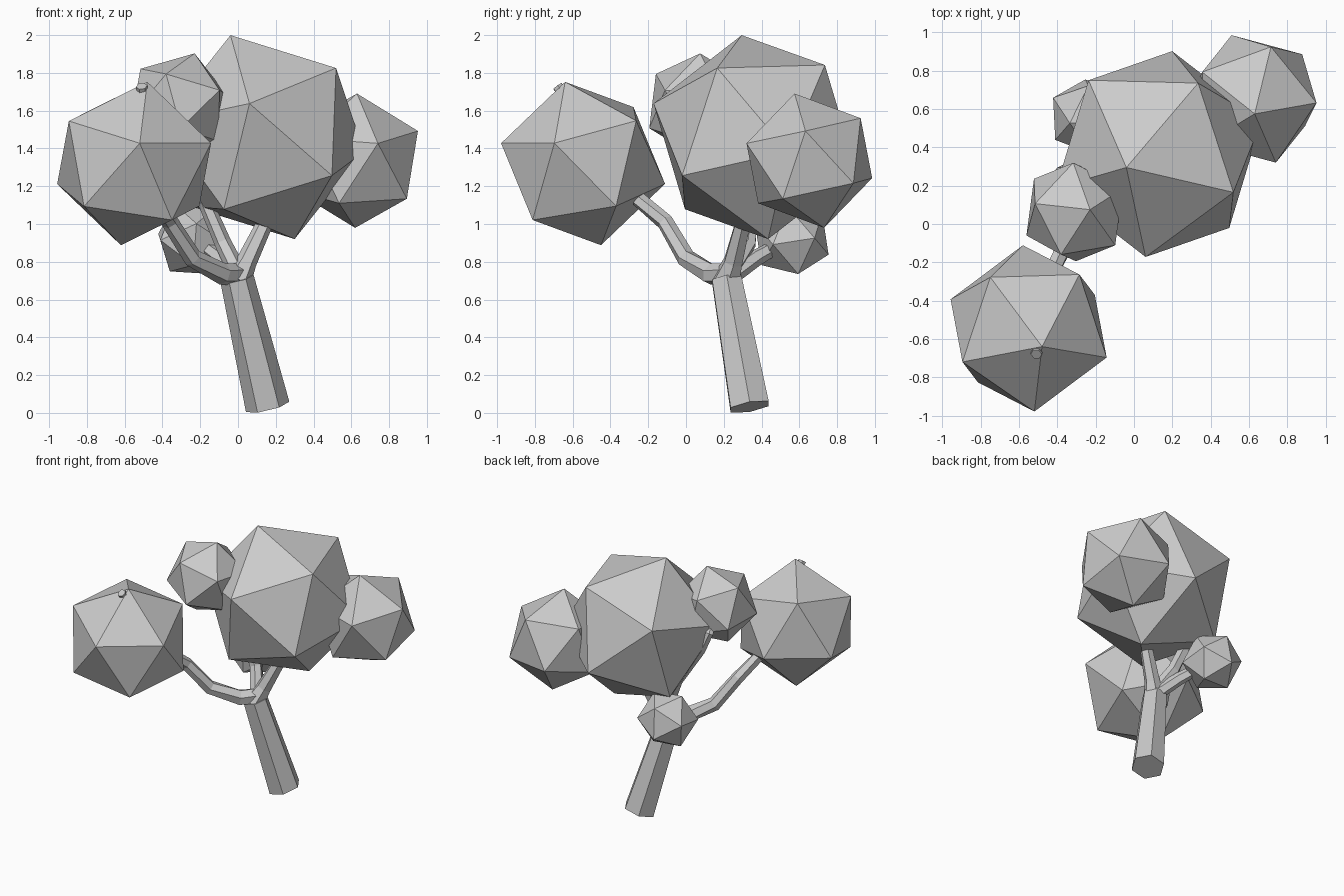
import bpy, bmesh
from mathutils import Matrix, Vector

cube = bpy.data.objects.get("Cube")
if cube:
    bpy.data.objects.remove(cube, do_unlink=True)

grey = bpy.data.materials.new("plain_grey")
grey.use_nodes = True
grey.diffuse_color = (0.6, 0.6, 0.6, 1)
grey.node_tree.nodes["Principled BSDF"].inputs["Base Color"].default_value = (0.6, 0.6, 0.6, 1)


def finish(name, bm):
    bmesh.ops.recalc_face_normals(bm, faces=bm.faces)
    mesh = bpy.data.meshes.new(name)
    bm.to_mesh(mesh)
    bm.free()
    mesh.materials.append(grey)
    obj = bpy.data.objects.new(name, mesh)
    bpy.context.collection.objects.link(obj)
    return obj


def foliage(name, centre, radius, pole, neighbour):
    """Icosahedron aimed by one corner and a neighbouring corner."""
    z = Vector(pole).normalized()
    n = Vector(neighbour)
    x = (n - n.dot(z) * z).normalized()
    y = z.cross(x)
    turn = Matrix((x, y, z)).transposed().to_4x4()
    bm = bmesh.new()
    bmesh.ops.create_icosphere(bm, subdivisions=1, radius=radius,
                               matrix=Matrix.Translation(centre) @ turn)
    finish(name, bm)


def limb(name, path, radii, sides=6):
    """Faceted tapered tube along a path, closed at both ends."""
    pts = [Vector(p) for p in path]
    bm = bmesh.new()
    rings = []
    for i, p in enumerate(pts):
        ahead = pts[min(i + 1, len(pts) - 1)] - p
        behind = p - pts[max(i - 1, 0)]
        axis = (ahead.normalized() + behind.normalized()).normalized()
        u = Vector((0, 1, 0)).cross(axis).normalized()
        v = axis.cross(u)
        ring = []
        for k in range(sides):
            arm = Matrix.Rotation(k * 6.28319 / sides, 3, axis) @ u
            ring.append(bm.verts.new(p + arm * radii[i]))
        rings.append(ring)
    for a, b in zip(rings, rings[1:]):
        for k in range(sides):
            j = (k + 1) % sides
            bm.faces.new((a[k], a[j], b[j], b[k]))
    bm.faces.new(rings[0])
    bm.faces.new(rings[-1])
    finish(name, bm)


# Leaf clumps
foliage("front_foliage", (-0.55, -0.545, 1.32), 0.448, (0.07, -0.095, 0.4325), (0.03, -0.435, 0.1075))
foliage("main_foliage", (0.13, 0.365, 1.46), 0.57, (-0.17, -0.07, 0.54), (-0.07, -0.535, 0.18))
foliage("back_foliage", (0.625, 0.653, 1.335), 0.364, (0.005, -0.078, 0.355), (0.33, -0.02, 0.155))
foliage("upper_foliage", (-0.31, 0.0625, 1.63), 0.285, (0.08, 0.0125, 0.272), (-0.075, -0.2275, 0.16))
foliage("lower_foliage", (-0.237, 0.56, 0.92), 0.212, (0.105, 0.036, -0.198), (-0.127, 0.02, -0.17))

# Trunk and branches
limb("trunk", [(0.157, 0.337, 0.032), (-0.005, 0.215, 0.71)], [0.118, 0.09])
limb("main_branch", [(-0.01, 0.21, 0.69), (0.045, 0.25, 0.8), (0.14, 0.3, 1.0), (0.15, 0.33, 1.3)],
     [0.08, 0.055, 0.045, 0.04])
limb("front_branch", [(0.0, 0.22, 0.73), (-0.08, 0.13, 0.735), (-0.24, 0.0, 0.82), (-0.36, -0.11, 1.01),
                      (-0.43, -0.25, 1.13), (-0.51, -0.68, 1.73)],
     [0.06, 0.058, 0.05, 0.045, 0.042, 0.03])
limb("upper_branch", [(0.0, 0.23, 0.74), (-0.08, 0.33, 0.9), (-0.175, 0.35, 1.12), (-0.33, 0.29, 1.37),
                      (-0.385, 0.27, 1.5), (-0.33, 0.1, 1.65)],
     [0.05, 0.045, 0.04, 0.035, 0.032, 0.03])
limb("lower_branch", [(0.0, 0.23, 0.72), (-0.1, 0.37, 0.82), (-0.23, 0.55, 0.92)], [0.05, 0.045, 0.035])
limb("back_branch", [(0.15, 0.35, 1.3), (0.4, 0.52, 1.32), (0.62, 0.65, 1.34)], [0.045, 0.04, 0.03])
